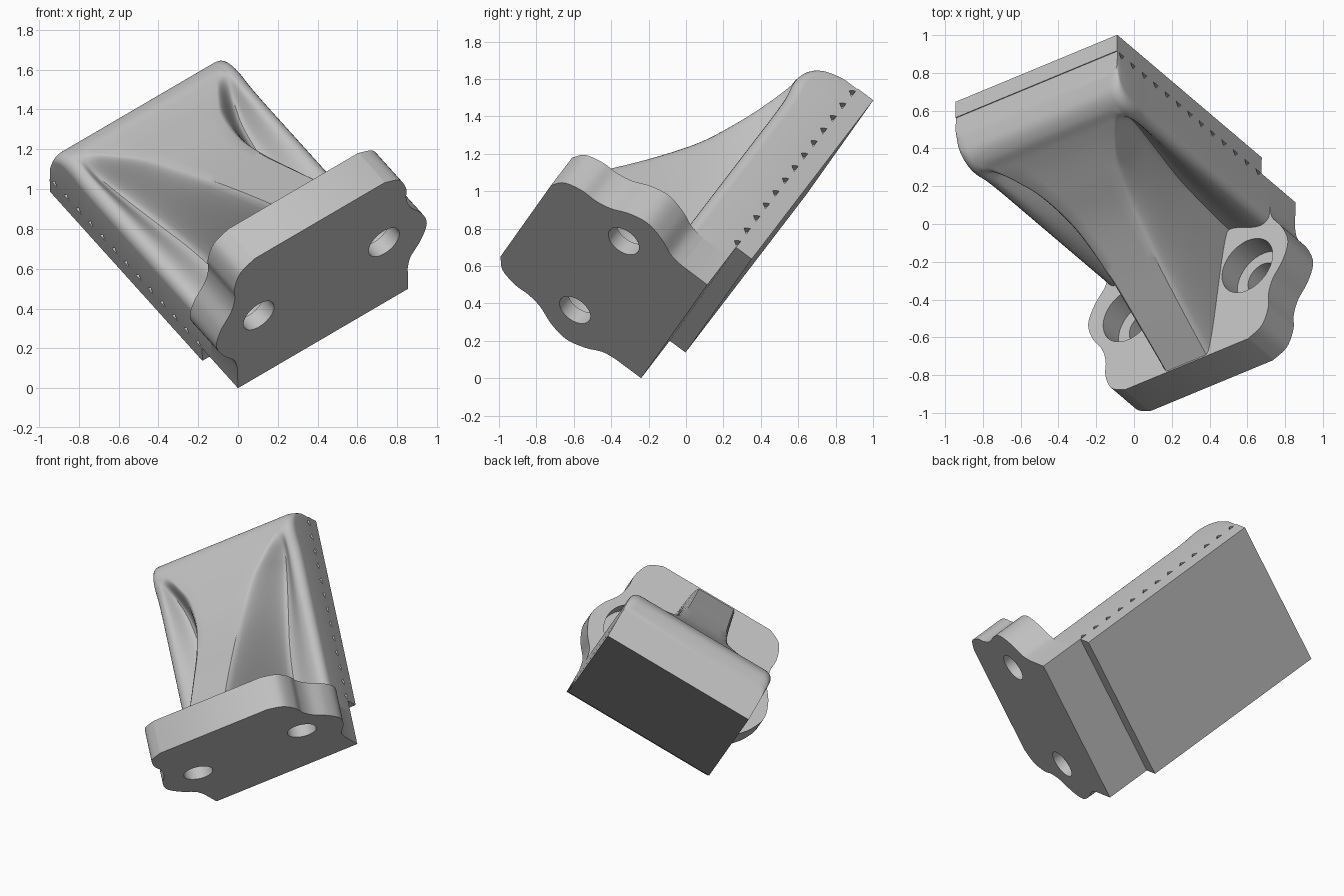
import bpy, bmesh, math
from mathutils import Matrix, Vector

cube = bpy.data.objects.get("Cube")
if cube:
    bpy.data.objects.remove(cube, do_unlink=True)

# Tilted part frame: width (u), length (v), height (w)
U = Vector((0.813, 0.337, 0.475)).normalized()
V = Vector((-0.579, 0.495, 0.647))
V = (V - U * V.dot(U)).normalized()
W = U.cross(V)
FRAME = Matrix((U, V, W)).transposed().to_4x4()
FRAME.translation = Vector((0, -0.24, 0)) + U * 0.526
HALF = 0.526

grey = bpy.data.materials.new("plain grey")
grey.use_nodes = True
grey.diffuse_color = (0.53, 0.53, 0.53, 1)
grey.node_tree.nodes["Principled BSDF"].inputs["Base Color"].default_value = grey.diffuse_color


def finish(bm, name):
    bmesh.ops.recalc_face_normals(bm, faces=bm.faces)
    mesh = bpy.data.meshes.new(name)
    bm.to_mesh(mesh)
    bm.free()
    mesh.materials.append(grey)
    obj = bpy.data.objects.new(name, mesh)
    bpy.context.collection.objects.link(obj)
    obj.matrix_world = FRAME
    return obj


def loft(bm, loops):
    """Skin a list of equal closed loops and cap both ends."""
    rings = [[bm.verts.new(p) for p in loop] for loop in loops]
    n = len(rings[0])
    for a, b in zip(rings, rings[1:]):
        for i in range(n):
            j = (i + 1) % n
            bm.faces.new((a[i], a[j], b[j], b[i]))
    bm.faces.new(rings[0])
    bm.faces.new(list(reversed(rings[-1])))


def spline(points, steps):
    """Catmull-Rom curve through points of any dimension."""
    pts = [points[0]] + list(points) + [points[-1]]
    out = []
    for p, q, r, s in zip(pts, pts[1:], pts[2:], pts[3:]):
        for k in range(steps):
            t = k / steps
            out.append([0.5 * (2 * b + (c - a) * t + (2 * a - 5 * b + 4 * c - d) * t * t
                               + (3 * b - a - 3 * c + d) * t ** 3)
                        for a, b, c, d in zip(p, q, r, s)])
    return out + [list(points[-1])]


def cut(obj, cutter):
    mod = obj.modifiers.new("cut", "BOOLEAN")
    mod.operation = "DIFFERENCE"
    mod.solver = "EXACT"
    mod.object = cutter
    cutter.hide_render = True
    bpy.context.view_layer.update()
    bpy.context.view_layer.objects.active = obj
    bpy.ops.object.modifier_apply(modifier=mod.name)
    bpy.data.objects.remove(cutter, do_unlink=True)


def smooth(obj, angle=32):
    bpy.ops.object.select_all(action="DESELECT")
    obj.select_set(True)
    bpy.context.view_layer.objects.active = obj
    bpy.ops.object.shade_smooth_by_angle(angle=math.radians(angle))


def ease(t):
    return t * t * (3 - 2 * t)


# Flange: mirrored wavy outline, extruded
side = [(HALF, 0)] + spline([(HALF, 0.17), (0.545, 0.25), (0.61, 0.34), (0.65, 0.45),
                             (0.62, 0.56), (0.555, 0.66), (0.53, 0.75), (0.53, 0.84),
                             (0.49, 0.94), (0.4, 0.99)], 6)
outline = side + [(-x, z) for x, z in reversed(side)]
bm = bmesh.new()
loft(bm, [[(x, y, z) for x, z in outline] for y in (0, 0.23)])
flange = finish(bm, "mounting_flange")

# Bolt holes with counterbores from the back
for s in (-1, 1):
    for radius, start, end in ((0.095, -0.1, 0.2), (0.165, 0.09, 0.4)):
        bm = bmesh.new()
        ring = [(s * 0.387 + radius * math.cos(k * math.tau / 40),
                 0.5 + radius * math.sin(k * math.tau / 40)) for k in range(40)]
        loft(bm, [[(x, y, z) for x, z in ring] for y in (start, end)])
        cut(flange, finish(bm, "bolt_cutter"))
smooth(flange)

# Ribbed body: station, rib height, rib top half width, rib foot, trough, rim
stations = [
    (0.225, 0.985, 0.13, 0.26, 0.21, 0.27),
    (0.475, 0.82, 0.135, 0.27, 0.20, 0.27),
    (0.73, 0.65, 0.145, 0.29, 0.19, 0.27),
    (0.98, 0.5, 0.17, 0.33, 0.18, 0.27),
    (1.2, 0.4, 0.23, 0.37, 0.18, 0.27),
    (1.34, 0.34, 0.31, 0.41, 0.22, 0.275),
    (1.45, 0.30, 0.38, 0.44, 0.29, 0.29),
    (1.53, 0.275, 0.40, 0.44, 0.275, 0.275),
    (1.59, 0.225, 0.40, 0.44, 0.225, 0.225),
    (1.62, 0.14, 0.40, 0.44, 0.14, 0.14),
]


def section(v, rib, top, foot, trough, rim):
    edge = 0.47
    half = [(top * k / 3, rib) for k in range(3)]
    for k in range(13):
        t = k / 12
        half.append((top + (foot - top) * t, rib + (trough - rib) * ease(t)))
    for k in range(1, 8):
        t = k / 7
        half.append((foot + (edge - foot) * t, trough + (rim - trough) * ease(t)))
    r = HALF - edge
    for k in range(1, 6):
        a = k / 5 * math.pi / 2
        half.append((edge + r * math.sin(a), rim - r * (1 - math.cos(a))))
    half.append((HALF, 0))
    full = [(-x, z) for x, z in reversed(half[1:])] + half
    return [(x, v, z) for x, z in full]


bm = bmesh.new()
loft(bm, [section(*s) for s in spline(stations, 6)])
body = finish(bm, "ribbed_body")

# Row of small triangular notches along both sides
bm = bmesh.new()
for s in (-1, 1):
    for k in range(13):
        v = 0.34 + k * 0.1035
        tri = [(v - 0.026, -0.004), (v + 0.026, -0.004), (v, 0.03)]
        loft(bm, [[(s * x, y, z) for y, z in tri] for x in (HALF - 0.04, HALF + 0.05)])
cut(body, finish(bm, "notch_cutter"))
smooth(body)

# Base plate under the body, stepped back from the flange
bm = bmesh.new()
rect = [(-HALF, -0.105), (HALF, -0.105), (HALF, 0), (-HALF, 0)]
loft(bm, [[(x, y, z) for x, z in rect] for y in (0.31, 1.625)])
finish(bm, "base_plate")
